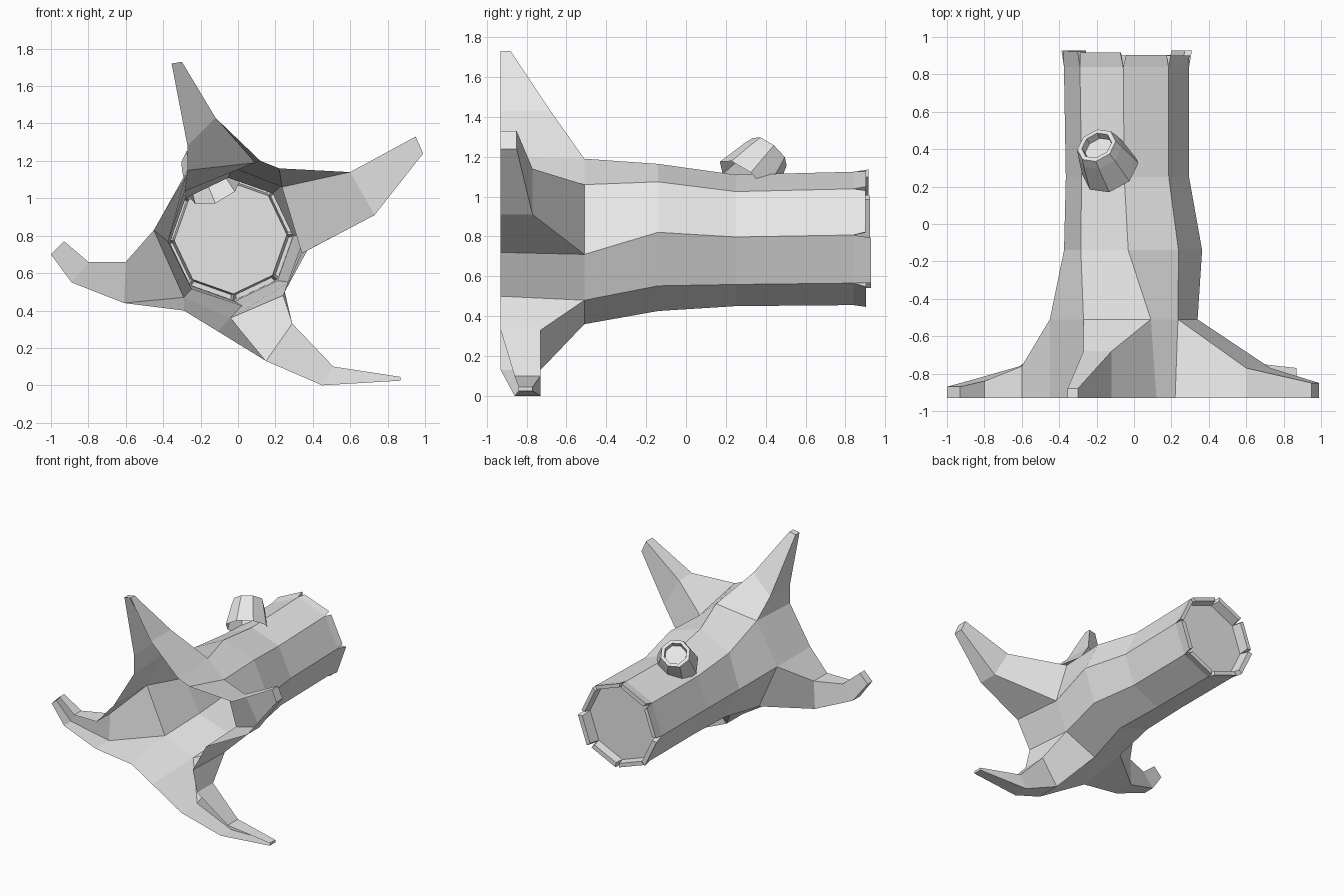
import bpy, bmesh, math, random
from mathutils import Vector

random.seed(4)
if "Cube" in bpy.data.objects:
    bpy.data.objects.remove(bpy.data.objects["Cube"], do_unlink=True)

SIDES = 8
FRONT = -0.93

grey = bpy.data.materials.new("plain grey")
grey.use_nodes = True
colour = (0.8, 0.8, 0.8, 1)
grey.diffuse_color = colour
grey.node_tree.nodes["Principled BSDF"].inputs["Base Color"].default_value = colour


def make_object(name, polygons):
    """Turn a list of polygons (lists of points) into one welded, flat-shaded object."""
    bm = bmesh.new()
    for polygon in polygons:
        bm.faces.new([bm.verts.new(p) for p in polygon])
    bmesh.ops.remove_doubles(bm, verts=bm.verts[:], dist=0.0005)
    bmesh.ops.recalc_face_normals(bm, faces=bm.faces[:])
    mesh = bpy.data.meshes.new(name)
    bm.to_mesh(mesh)
    bm.free()
    mesh.materials.append(grey)
    obj = bpy.data.objects.new(name, mesh)
    bpy.context.collection.objects.link(obj)
    return obj


def trunk_ring(y, x, z, radius, turn):
    """Regular ring across the trunk, clockwise from the top."""
    angles = [math.radians(turn - i * 360 / SIDES) for i in range(SIDES)]
    return [Vector((x + radius * math.cos(a), y, z + radius * math.sin(a))) for a in angles]


def profile_ring(y, points):
    return [Vector((x, y, z)) for x, z in points]


def bridge(ring_a, ring_b):
    """Quads between two closed rings."""
    count = len(ring_a)
    return [[ring_a[i], ring_a[(i + 1) % count], ring_b[(i + 1) % count], ring_b[i]]
            for i in range(count)]


# Trunk wall, from the sawn end to where the roots begin
end_ring = trunk_ring(0.84, -0.04, 0.79, 0.335, 93)
root_ring = profile_ring(-0.51, [
    (0.09, 1.19), (0.235, 1.06), (0.34, 0.71), (0.24, 0.48),
    (-0.04, 0.36), (-0.29, 0.47), (-0.45, 0.83), (-0.27, 1.15)])
rim_ring = profile_ring(FRONT, [
    (0.12, 1.20), (0.22, 1.16), (0.37, 0.72), (0.25, 0.50),
    (-0.11, 0.29), (-0.29, 0.40), (-0.45, 0.83), (-0.27, 1.13)])
rings = [end_ring,
         trunk_ring(0.25, -0.035, 0.78, 0.33, 93),
         trunk_ring(-0.14, -0.005, 0.795, 0.37, 94),
         root_ring]
shell = []
for ring_a, ring_b in zip(rings, rings[1:]):
    shell += bridge(ring_a, ring_b)

# Valleys between the roots run straight to the open front
for i in range(0, SIDES, 2):
    shell.append([root_ring[i], root_ring[i + 1], rim_ring[i + 1], rim_ring[i]])


def root(first, stations):
    """Open-fronted root: stations hold back y, rim y and the two edge points (x, z)."""
    second = (first + 1) % SIDES
    sections = [(rim_ring[first], root_ring[first], root_ring[second], rim_ring[second])]
    for back, rim, (ax, az), (bx, bz) in stations:
        sections.append((Vector((ax, rim, az)), Vector((ax, back, az)),
                         Vector((bx, back, bz)), Vector((bx, rim, bz))))
    for s, t in zip(sections, sections[1:]):
        for k in range(3):
            shell.append([s[k], s[k + 1], t[k + 1], t[k]])
    shell.append(list(sections[-1]))


# Left root
root(1, [(-0.77, FRONT, (0.60, 1.14), (0.73, 0.91)),
         (-0.85, FRONT, (0.95, 1.33), (0.99, 1.24))])
# Lower root, curling out along the ground
root(3, [(-0.73, FRONT, (0.29, 0.33), (0.15, 0.13)),
         (-0.73, -0.86, (0.51, 0.10), (0.45, 0.0)),
         (-0.77, -0.84, (0.87, 0.045), (0.87, 0.025))])
# Right root, with an upturned end
root(5, [(-0.76, FRONT, (-0.61, 0.44), (-0.60, 0.66)),
         (-0.84, FRONT, (-0.89, 0.55), (-0.80, 0.66)),
         (-0.87, FRONT, (-1.0, 0.70), (-0.93, 0.77))])
# Upper root
root(7, [(-0.68, FRONT, (-0.27, 1.28), (-0.12, 1.43)),
         (-0.88, FRONT, (-0.355, 1.72), (-0.30, 1.73))])


def scaled(ring, factor, shift):
    """Copy of a ring grown about its centre and moved along y."""
    centre = sum(ring, Vector()) / len(ring)
    return [centre + (p - centre) * factor + Vector((0, shift, 0)) for p in ring]


# Sawn face, sunk inside the bark
sawn = scaled(end_ring, 0.9, 0.0)
shell.append(sawn)

# Broken bark flaps around the sawn face
for i in range(SIDES):
    j = (i + 1) % SIDES
    length = random.uniform(0.055, 0.09)
    outer = scaled(end_ring, random.uniform(1.02, 1.07), length)
    inner = scaled(end_ring, random.uniform(0.92, 0.95), length)
    flap = [outer[i].lerp(outer[j], 0.06), outer[j].lerp(outer[i], 0.06),
            inner[j].lerp(inner[i], 0.06), inner[i].lerp(inner[j], 0.06)]
    shell += bridge([end_ring[i], end_ring[j], sawn[j], sawn[i]], flap)
    shell.append(flap)

make_object("trunk_and_roots", shell)

# Broken branch stub, leaning back and to one side
axis = Vector((-0.35, 0.6, 0.72)).normalized()
across = axis.orthogonal().normalized()
over = axis.cross(across)
tip = Vector((-0.20, 0.42, 1.225))


def stub_ring(along, radius):
    angles = [2 * math.pi * i / SIDES for i in range(SIDES)]
    return [tip + axis * along + (across * math.cos(a) + over * math.sin(a)) * radius
            for a in angles]


stub_rings = [stub_ring(-0.21, 0.16), stub_ring(-0.05, 0.125), stub_ring(0, 0.11),
              stub_ring(0, 0.085), stub_ring(-0.04, 0.08)]
stub = [stub_rings[-1]]
for ring_a, ring_b in zip(stub_rings, stub_rings[1:]):
    stub += bridge(ring_a, ring_b)
make_object("branch_stub", stub)
